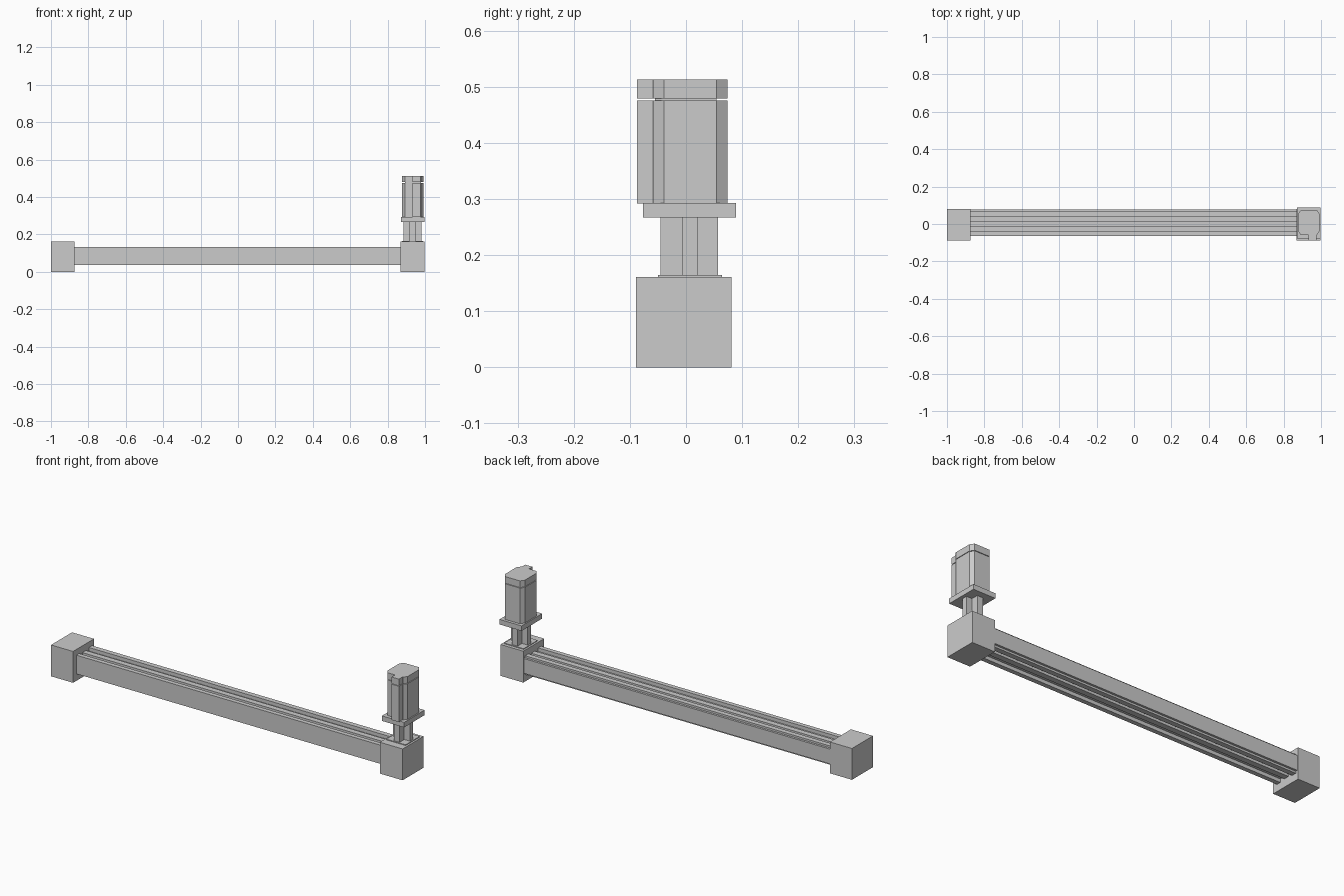
import bpy, bmesh

if "Cube" in bpy.data.objects:
    bpy.data.objects.remove(bpy.data.objects["Cube"])


def prism(name, pts, lo, hi, axis='Z'):
    """Extrude a closed outline: (x, y) along Z, or (y, z) along X."""
    bm = bmesh.new()
    place = (lambda p: (p[0], p[1], lo)) if axis == 'Z' else (lambda p: (lo, p[0], p[1]))
    face = bm.faces.new([bm.verts.new(place(p)) for p in pts])
    ext = bmesh.ops.extrude_face_region(bm, geom=[face])
    d = hi - lo
    bmesh.ops.translate(bm, vec=(0, 0, d) if axis == 'Z' else (d, 0, 0),
                        verts=[v for v in ext['geom'] if isinstance(v, bmesh.types.BMVert)])
    bmesh.ops.recalc_face_normals(bm, faces=bm.faces)
    mesh = bpy.data.meshes.new(name)
    bm.to_mesh(mesh)
    bm.free()
    ob = bpy.data.objects.new(name, mesh)
    bpy.context.collection.objects.link(ob)
    return ob


def box(name, x0, x1, y0, y1, z0, z1):
    return prism(name, [(x0, y0), (x1, y0), (x1, y1), (x0, y1)], z0, z1)


# End blocks
box("left_end_block", -1.0, -0.875, -0.089, 0.081, 0, 0.161)
box("drive_end_block", 0.868, 0.998, -0.089, 0.081, 0, 0.161)

# Grooved beam: top half of the section, mirrored about its mid height
mid, h, g = 0.084, 0.048, 0.030
top = [(-0.063, h), (-0.040, h), (-0.040, g), (-0.013, g), (-0.013, h - 0.006),
       (0.016, h - 0.006), (0.016, g), (0.040, g), (0.040, h), (0.066, h),
       (0.066, h - 0.01), (0.077, h - 0.01)]
section = [(y, mid + z) for y, z in top] + [(y, mid - z) for y, z in reversed(top)]
prism("beam", section, -0.88, 0.875, 'X')

# Coupling: seat plate and cross-shaped column
box("coupling_plate", 0.878, 0.988, -0.050, 0.064, 0.160, 0.165)
x = (0.885, 0.917, 0.949, 0.981)
y = (-0.045, -0.006, 0.021, 0.057)
cross = [(x[1], y[0]), (x[2], y[0]), (x[2], y[1]), (x[3], y[1]), (x[3], y[2]), (x[2], y[2]),
         (x[2], y[3]), (x[1], y[3]), (x[1], y[2]), (x[0], y[2]), (x[0], y[1]), (x[1], y[1])]
prism("coupling_column", cross, 0.164, 0.268)

# Motor flange
box("motor_flange", 0.872, 0.998, -0.077, 0.089, 0.267, 0.293)

# Motor: eight-sided outline with a cable housing at the front
motor = [(0.892, -0.059), (0.934, -0.059), (0.934, -0.087), (0.975, -0.087), (0.975, -0.059),
         (0.978, -0.059), (0.992, -0.039), (0.992, 0.054), (0.978, 0.074),
         (0.892, 0.074), (0.878, 0.054), (0.878, -0.039)]
prism("motor_body", motor, 0.292, 0.476)
prism("motor_cap", motor, 0.479, 0.513)
box("motor_joint", 0.892, 0.978, -0.055, 0.054, 0.475, 0.480)
